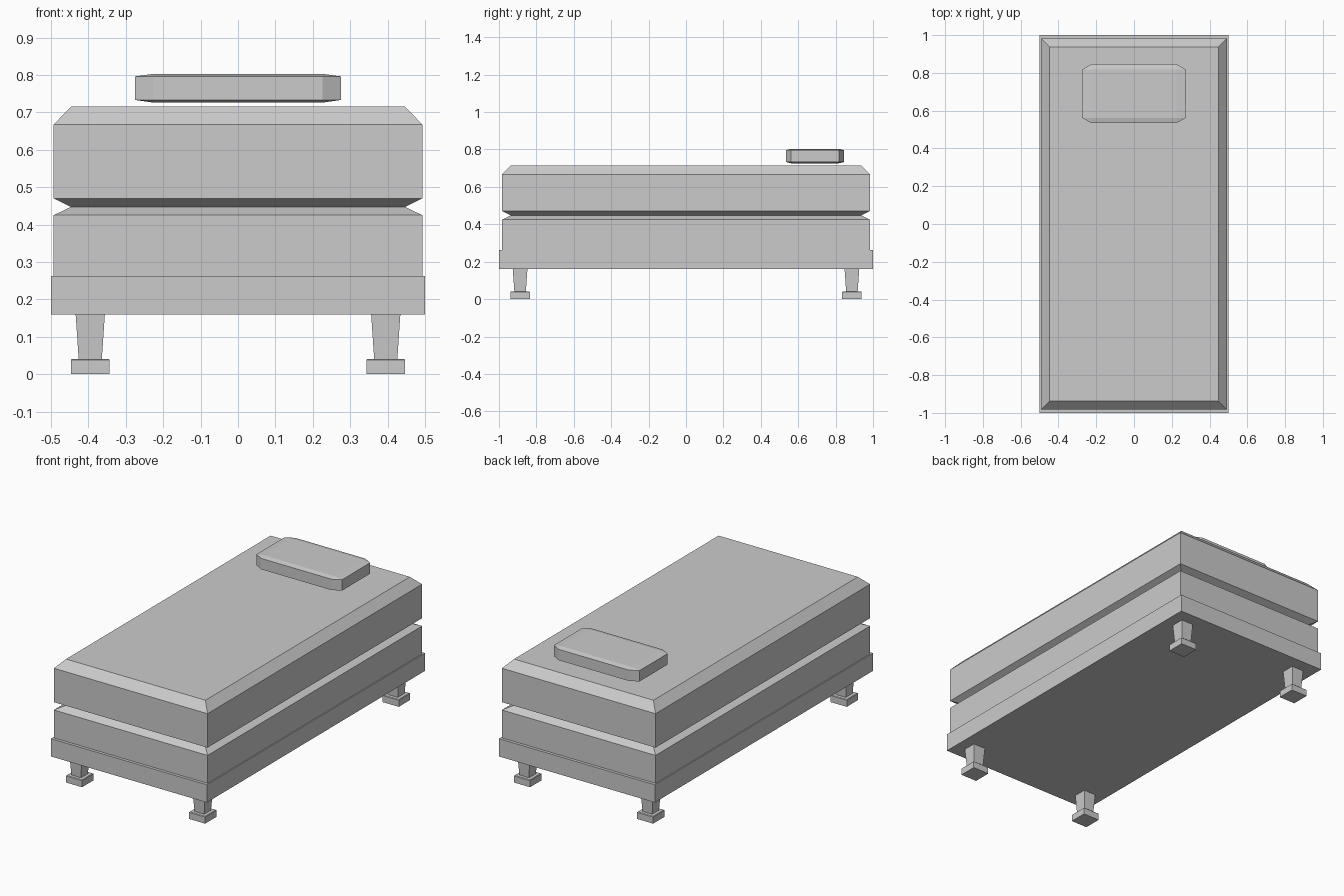
import bpy, bmesh
from mathutils import Vector, Matrix

if "Cube" in bpy.data.objects:
    bpy.data.objects.remove(bpy.data.objects["Cube"])


def make_object(name, bm):
    bmesh.ops.recalc_face_normals(bm, faces=bm.faces[:])
    mesh = bpy.data.meshes.new(name)
    bm.to_mesh(mesh)
    bm.free()
    obj = bpy.data.objects.new(name, mesh)
    bpy.context.collection.objects.link(obj)
    return obj


def stacked_block(name, rings, cx=0, cy=0):
    """Closed solid through rectangular rings given as (half_x, half_y, z)."""
    bm = bmesh.new()
    loops = [[bm.verts.new((cx + sx * hx, cy + sy * hy, z))
              for sx, sy in ((-1, -1), (1, -1), (1, 1), (-1, 1))]
             for hx, hy, z in rings]
    bm.faces.new(loops[0])
    bm.faces.new(loops[-1])
    for a, b in zip(loops, loops[1:]):
        for i in range(4):
            j = (i + 1) % 4
            bm.faces.new((a[i], a[j], b[j], b[i]))
    return make_object(name, bm)


# Bed frame slab
stacked_block("bed_frame", [(0.5, 1.0, 0.16), (0.5, 1.0, 0.263)])

# Box base with chamfered top rim
stacked_block("base_mattress", [(0.493, 0.983, 0.263), (0.493, 0.983, 0.425),
                                (0.447, 0.937, 0.447)])

# Main mattress, chamfered below and above
stacked_block("top_mattress", [(0.447, 0.937, 0.447), (0.493, 0.983, 0.47),
                               (0.493, 0.983, 0.667), (0.447, 0.937, 0.715)])

# Tapered legs on square feet, mirrored to the four corners
leg_parts = {
    "feet": [(0.052, 0.052, 0), (0.052, 0.052, 0.038), (0.049, 0.049, 0.041)],
    "legs": [(0.031, 0.031, 0.041), (0.039, 0.039, 0.16)],
}
for name, rings in leg_parts.items():
    obj = stacked_block(name, rings, 0.395, 0.887)
    mirror = obj.modifiers.new("corners", 'MIRROR')
    mirror.use_axis = (True, True, False)

# Pillow: chamfered cube stretched to size
bm = bmesh.new()
bmesh.ops.create_cube(bm, size=1)
bmesh.ops.bevel(bm, geom=bm.edges[:], offset=0.09, segments=1,
                affect='EDGES', profile=0.5)
bmesh.ops.scale(bm, vec=Vector((0.55, 0.312, 0.077)), verts=bm.verts[:])
bmesh.ops.translate(bm, vec=Vector((0, 0.69, 0.7645)), verts=bm.verts[:])
make_object("pillow", bm)
